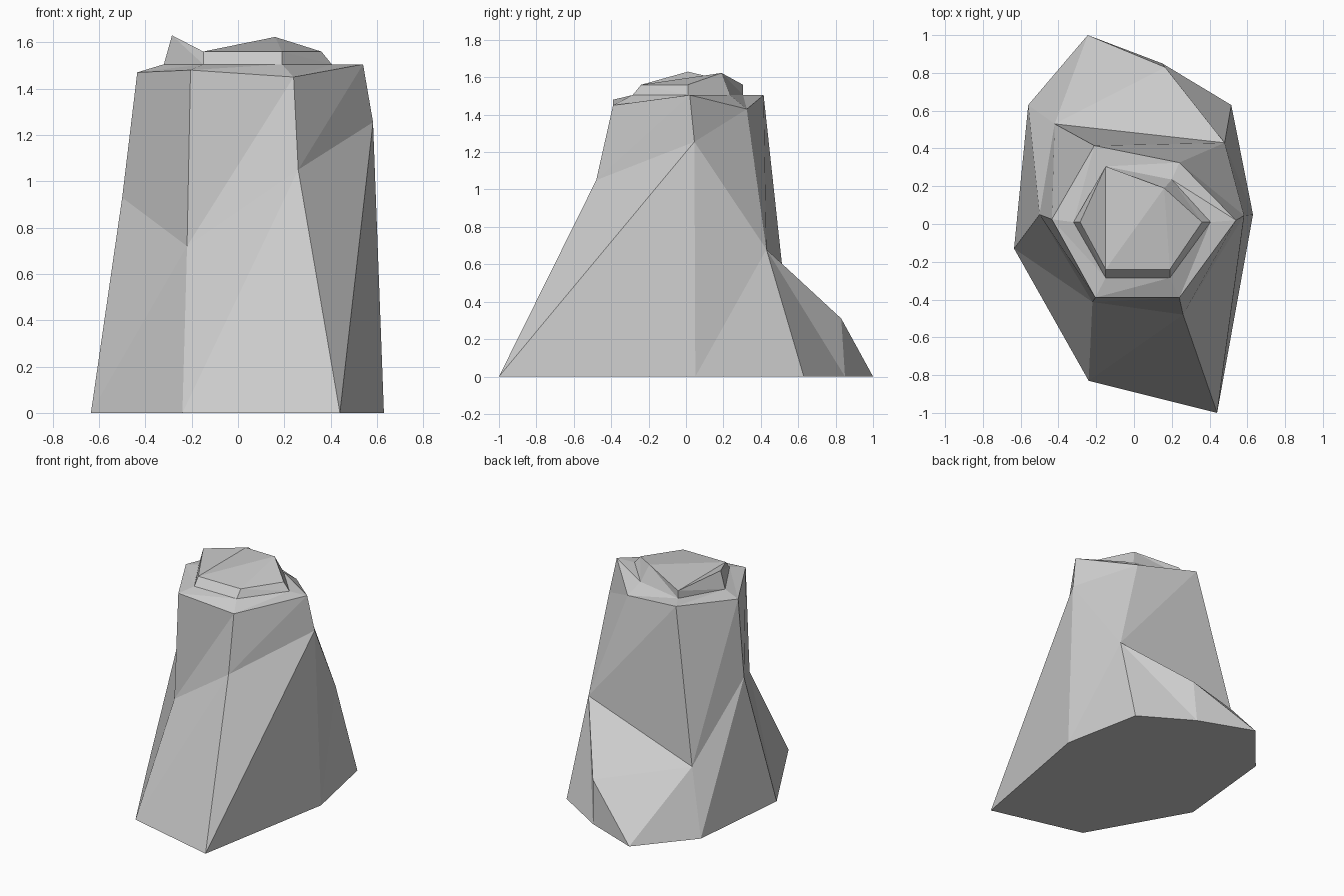
import bpy, bmesh

if "Cube" in bpy.data.objects:
    bpy.data.objects.remove(bpy.data.objects["Cube"])


def make_ring(bm, pts):
    return [bm.verts.new(p) for p in pts]


def zipper(bm, low, high, steps):
    """Join two closed rings with triangles; 'l'/'h' says which ring advances."""
    i = j = 0
    for s in steps:
        a, b = low[i % len(low)], high[j % len(high)]
        if s == "h":
            j += 1
            bm.faces.new((a, high[j % len(high)], b))
        else:
            i += 1
            bm.faces.new((a, low[i % len(low)], b))


def finish(bm, name):
    bm.normal_update()
    mesh = bpy.data.meshes.new(name)
    bm.to_mesh(mesh)
    bm.free()
    obj = bpy.data.objects.new(name, mesh)
    bpy.context.collection.objects.link(obj)
    return obj


# All rings run counter-clockwise from the front right corner
base = [(.44, -1), (.63, .05), (.515, .63), (.15, .85),
        (-.245, 1), (-.56, .63), (-.635, -.13), (-.24, -.83)]
waist = [(.26, -.48, 1.05), (.583, .045, 1.255), (.48, .43, .68),
         (.165, .83, .31), (-.42, .53, .445), (-.5, .05, .93), (-.22, -.413, .72)]
rim = [(.24, -.39, 1.45), (.54, .02, 1.505), (.24, .325, 1.43),
       (-.21, .415, 1.505), (-.435, .025, 1.47), (-.205, -.39, 1.48)]
collar = [(.19, -.285, 1.505), (.405, .01, 1.505), (.2, .235, 1.505),
          (-.15, .305, 1.505), (-.32, .01, 1.505), (-.15, -.285, 1.505)]
crown = [(.19, -.24, 1.56), (.36, .01, 1.56), (.16, .19, 1.623),
         (-.15, .305, 1.56), (-.285, .01, 1.63), (-.15, -.24, 1.56)]

# Rock body: foot, waist, upper shaft and ledge
bm = bmesh.new()
b = make_ring(bm, [(x, y, 0) for x, y in base])
w = make_ring(bm, waist)
r = make_ring(bm, rim)
c = make_ring(bm, collar)
bm.faces.new(b[::-1])
zipper(bm, b, w, "hlhllhlhlhlhlhl")
bm.faces.new((w[2], w[3], w[4]))            # slope above the rear spur
zipper(bm, w[:3] + w[4:], r, "hl" * 6)
zipper(bm, r, c, "hl" * 6)
finish(bm, "rock_body")

# Cap stone: side band and creased top
bm = bmesh.new()
c = make_ring(bm, collar)
k = make_ring(bm, crown)
zipper(bm, c, k, "lh" * 6)
for i, j in ((3, 5), (5, 0), (0, 1)):       # fan around the rear peak
    bm.faces.new((k[2], k[i], k[j]))
bm.faces.new((k[3], k[4], k[5]))            # raised left flap
finish(bm, "cap_stone")
